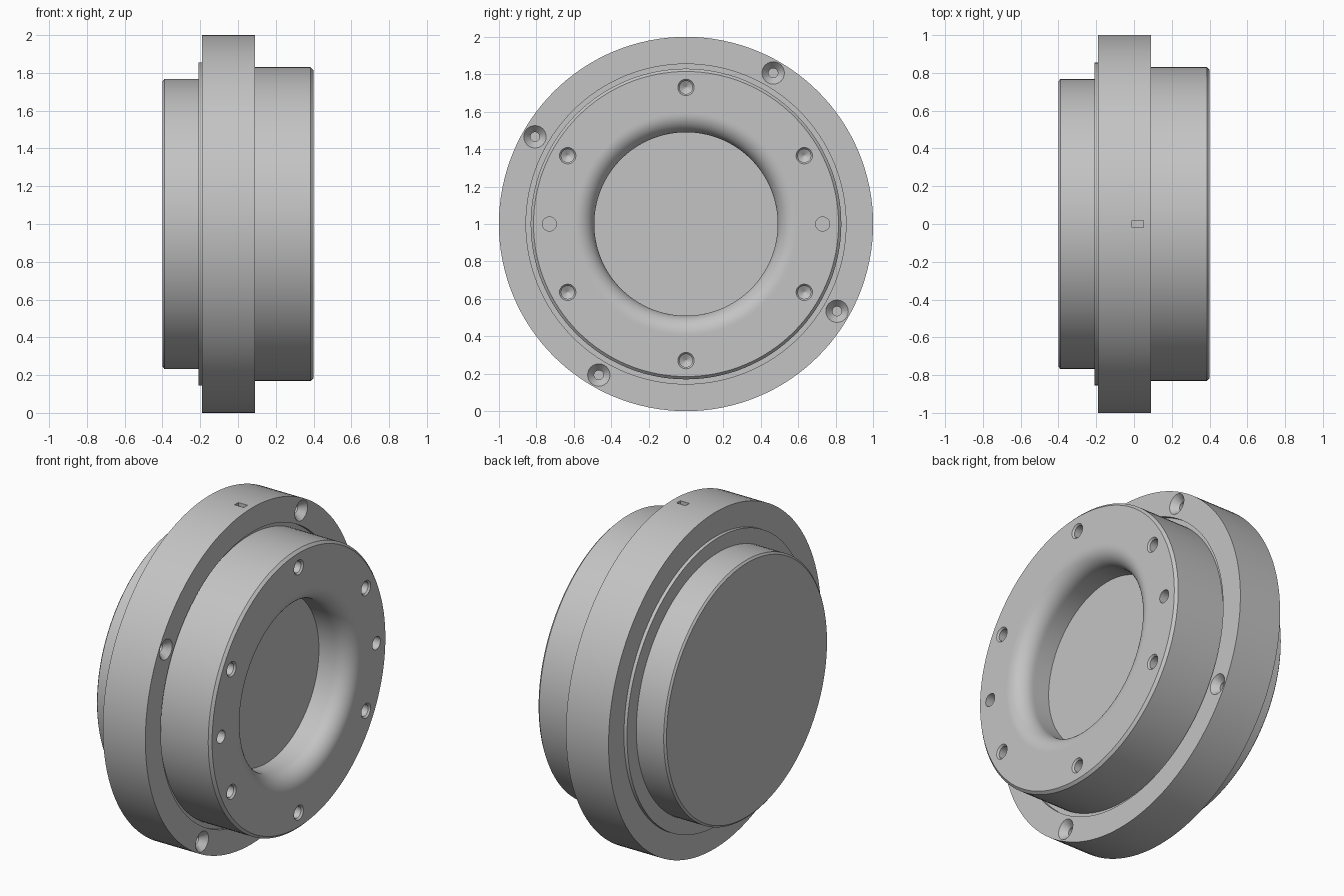
import bpy, bmesh
from math import sin, cos, pi, radians
from mathutils import Matrix, Vector

cube = bpy.data.objects.get("Cube")
if cube:
    bpy.data.objects.remove(cube, do_unlink=True)

grey = bpy.data.materials.new("machined grey")
grey.use_nodes = True
colour = (0.55, 0.55, 0.55, 1)
grey.diffuse_color = colour
grey.node_tree.nodes["Principled BSDF"].inputs["Base Color"].default_value = colour

CENTRE = Vector((0, 0, 1))


def lathe(bm, profile, segments, centre):
    """Revolve (x, radius) points about an axis along x, with flat end caps."""
    rings = []
    for x, r in profile:
        rings.append([bm.verts.new(centre + Vector((x, r * sin(2 * pi * i / segments),
                                                    r * cos(2 * pi * i / segments))))
                      for i in range(segments)])
    for a, b in zip(rings, rings[1:]):
        for i in range(segments):
            j = (i + 1) % segments
            bm.faces.new((a[i], a[j], b[j], b[i]))
    bm.faces.new(rings[0])
    bm.faces.new(rings[-1])


def make_object(name, bm):
    bmesh.ops.recalc_face_normals(bm, faces=bm.faces)
    mesh = bpy.data.meshes.new(name)
    bm.to_mesh(mesh)
    bm.free()
    mesh.materials.append(grey)
    obj = bpy.data.objects.new(name, mesh)
    bpy.context.collection.objects.link(obj)
    return obj


def polar(radius, degrees):
    a = radians(degrees)
    return CENTRE + Vector((0, radius * cos(a), radius * sin(a)))


# Body: plain rear boss, thin step, wide flange, relief groove, front boss
profile = [(-0.4, 0.755), (-0.39, 0.767), (-0.21, 0.767), (-0.21, 0.855),
           (-0.19, 0.855), (-0.19, 1.0), (0.09, 1.0), (0.09, 0.855),
           (0.07, 0.855), (0.07, 0.83), (0.385, 0.83), (0.4, 0.815), (0.4, 0.6)]
# Rounded mouth and straight wall of the blind bore
fillet = 0.1
for i in range(13):
    a = i / 12 * pi / 2
    profile.append((0.4 - fillet * (1 - cos(a)), 0.49 + fillet * (1 - sin(a))))
profile += [(0.29, 0.49), (0.19, 0.49)]
bm = bmesh.new()
lathe(bm, profile, 128, CENTRE)
body = make_object("flanged_housing", bm)

cut = bmesh.new()
# Six chamfered, cone-bottomed holes and two plain pin holes in the front boss
for angle in range(0, 360, 30):
    if angle in (30, 90, 150, 210, 270, 330):
        lathe(cut, [(0.45, 0.044), (0.4, 0.044), (0.39, 0.035), (0.3, 0.035), (0.28, 0.003)],
              24, polar(0.73, angle))
    elif angle in (0, 180):
        lathe(cut, [(0.45, 0.038), (0.3, 0.038)], 24, polar(0.73, angle))
# Four countersunk holes in the flange
for angle in (60, 150, 240, 330):
    lathe(cut, [(0.12, 0.06), (0.09, 0.06), (0.05, 0.025), (-0.06, 0.025)],
          24, polar(0.932, angle))
# Small slot in the top of the rim
bmesh.ops.create_cube(cut, size=1, matrix=Matrix.Translation((0.02, 0, 2))
                      @ Matrix.Diagonal((0.06, 0.035, 0.04, 1)))
cutter = make_object("hole_cutter", cut)
cutter.hide_render = True

# Cut the holes, then smooth the round surfaces
mod = body.modifiers.new("holes", 'BOOLEAN')
mod.operation = 'DIFFERENCE'
mod.solver = 'EXACT'
mod.object = cutter
bpy.ops.object.select_all(action='DESELECT')
body.select_set(True)
bpy.context.view_layer.objects.active = body
bpy.ops.object.modifier_apply(modifier=mod.name)
bpy.data.objects.remove(cutter, do_unlink=True)
bpy.ops.object.shade_smooth_by_angle(angle=radians(30))
